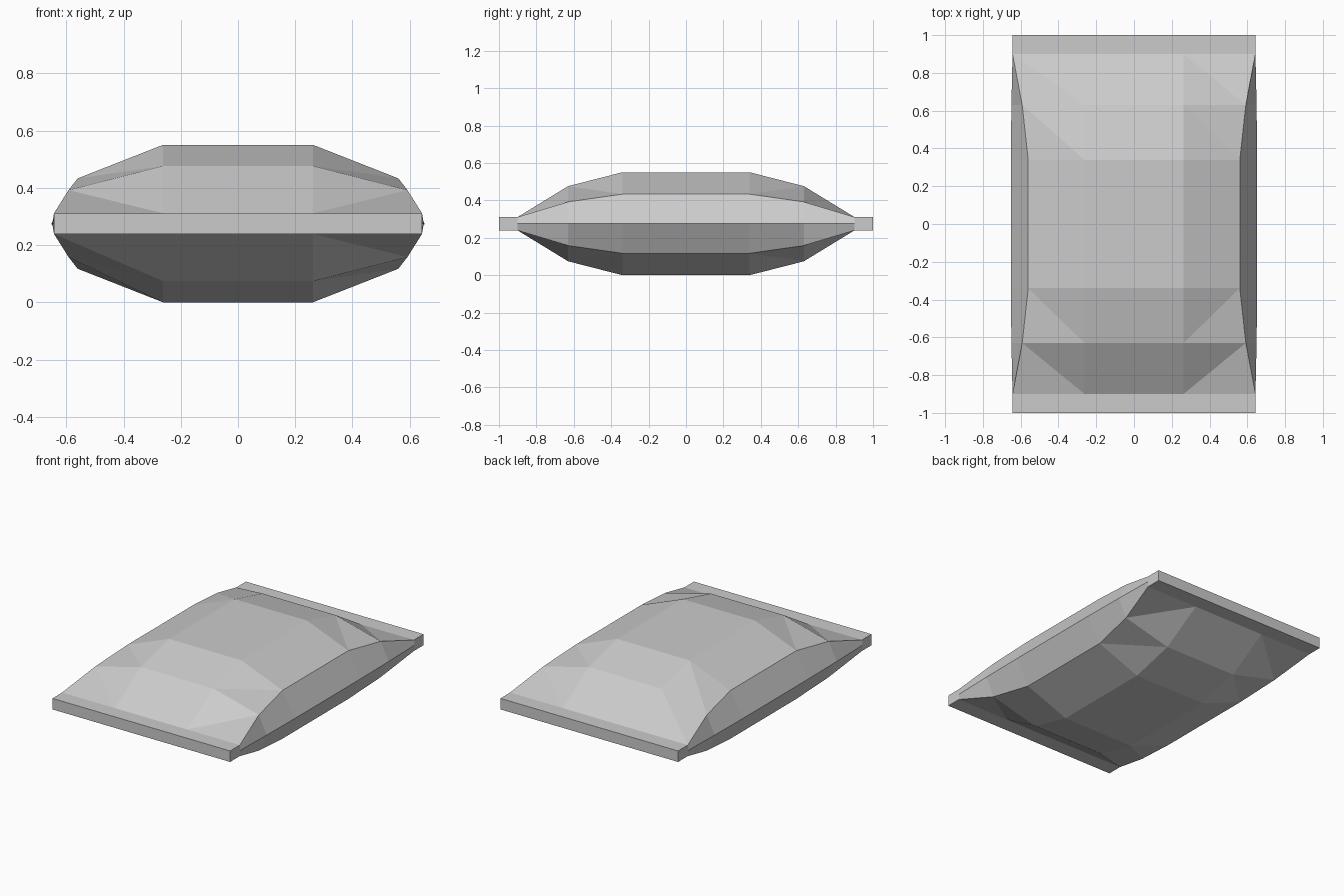
import bpy
import bmesh

cube = bpy.data.objects.get("Cube")
if cube:
    bpy.data.objects.remove(cube, do_unlink=True)

grey = bpy.data.materials.new("light_grey")
grey.use_nodes = True
colour = (0.6, 0.6, 0.6, 1)
grey.diffuse_color = colour
grey.node_tree.nodes["Principled BSDF"].inputs["Base Color"].default_value = colour

MID = 0.275     # height of the side seam
CREST = 0.262   # half width of the flat centre panel

# Half of the cross sections: y, crest height, shoulder x, shoulder height, seam x
half = [
    (0.34, 0.275, 0.56, 0.158, 0.652),
    (0.63, 0.201, 0.592, 0.117, 0.649),
    (0.90, 0.036, 0.643, 0.036, 0.643),
    (1.00, 0.036, 0.643, 0.036, 0.643),
]
sections = [(-s[0], *s[1:]) for s in reversed(half)] + half


def ring(bm, y, crest, sx, sh, seam):
    """One closed cross section, running clockwise from the upper left shoulder."""
    top = [(-sx, sh), (-CREST, crest), (CREST, crest), (sx, sh)]
    bottom = [(x, -h) for x, h in reversed(top)]
    outline = top + [(seam, 0)] + bottom + [(-seam, 0)]
    return [bm.verts.new((x, y, MID + h)) for x, h in outline]


def skin(bm, a, b, c, d):
    """Bridge a strip; the four shoulder panels fold along a diagonal."""
    quad = [a, b, c, d]
    xs = [abs(v.co.x) for v in quad]
    x, y, h = (sum(v.co[i] for v in quad) / 4 for i in range(3))
    h -= MID
    shoulder = min(xs) < 0.3 < max(xs) and 0.4 < abs(y) < 0.9
    if not shoulder:
        bm.faces.new(quad)
        return
    # Fold from the shoulder nearer the middle to the crest nearer the end
    inward = x > 0 or y * h < 0
    near_end = max(abs(v.co.y) for v in quad)
    for i in (0, 1):
        p, q = quad[i], quad[i + 2]
        outer = max((p, q), key=lambda v: abs(v.co.x))
        if (abs(outer.co.y) < near_end - 0.01) == inward:
            bm.faces.new((quad[i], quad[i + 1], quad[i + 2]))
            bm.faces.new((quad[i], quad[i + 2], quad[(i + 3) % 4]))
            return


# Padded bag with flat sealed strips at both ends
bm = bmesh.new()
rings = [ring(bm, *s) for s in sections]
for r, s in zip(rings, rings[1:]):
    for i in range(len(r)):
        j = (i + 1) % len(r)
        skin(bm, r[i], r[j], s[j], s[i])
bm.faces.new(rings[0])
bm.faces.new(rings[-1])
bmesh.ops.recalc_face_normals(bm, faces=bm.faces)

mesh = bpy.data.meshes.new("sealed_bag")
bm.to_mesh(mesh)
bm.free()
mesh.materials.append(grey)
bag = bpy.data.objects.new("sealed_bag", mesh)
bpy.context.collection.objects.link(bag)
